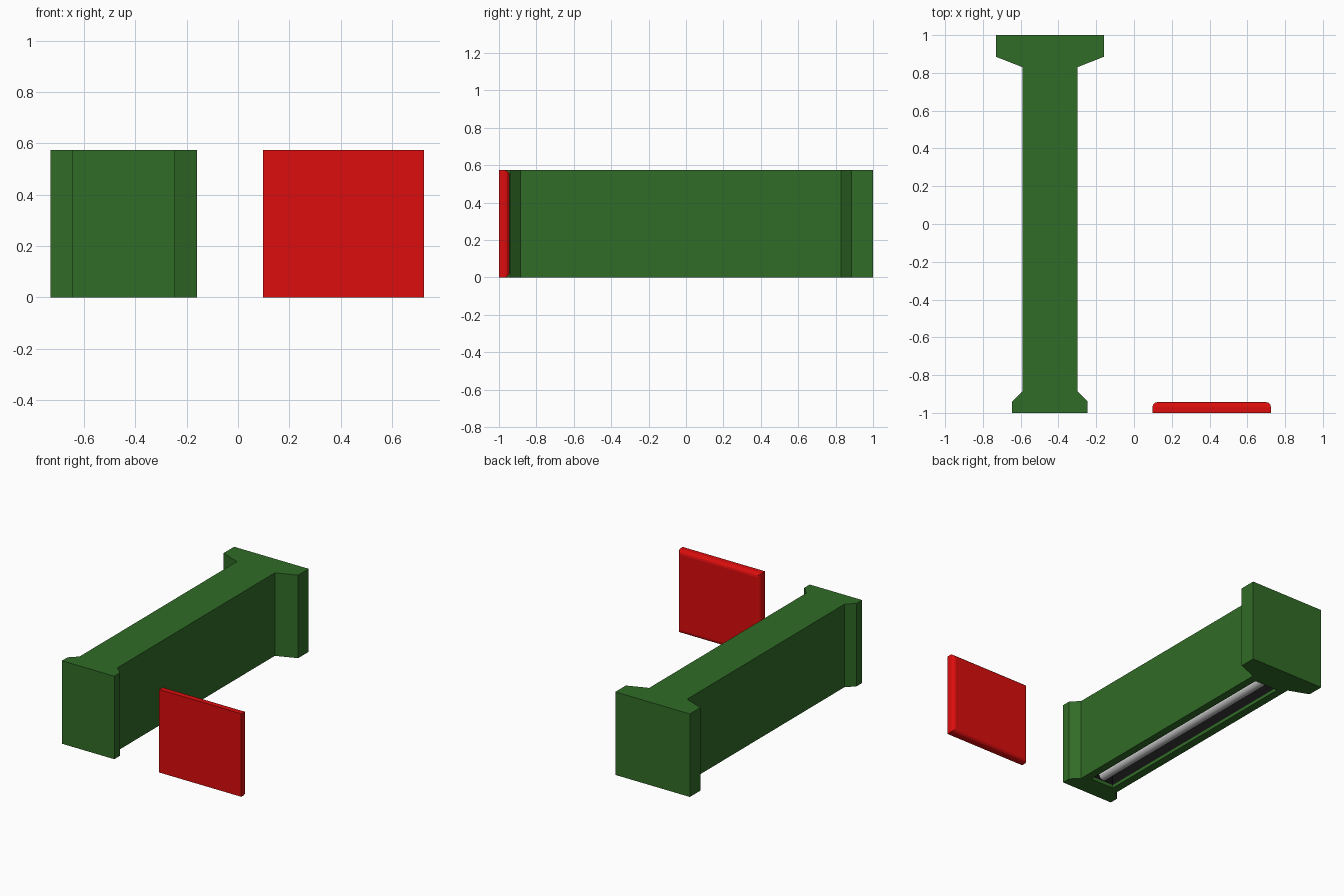
import bpy, bmesh
from mathutils import Matrix

if "Cube" in bpy.data.objects:
    bpy.data.objects.remove(bpy.data.objects["Cube"])

CX, H = -0.445, 0.573           # body centre line and height
SLOT_W, SLOT_Y0, SLOT_Y1, SLOT_D = 0.18, -0.85, 0.79, 0.10


def material(name, color):
    m = bpy.data.materials.new(name)
    m.diffuse_color = (*color, 1)
    m.use_nodes = True
    m.node_tree.nodes["Principled BSDF"].inputs["Base Color"].default_value = m.diffuse_color
    return m


def make(name, bm, mat=None):
    bmesh.ops.recalc_face_normals(bm, faces=bm.faces)
    me = bpy.data.meshes.new(name)
    bm.to_mesh(me)
    bm.free()
    ob = bpy.data.objects.new(name, me)
    bpy.context.collection.objects.link(ob)
    if mat:
        me.materials.append(mat)
    return ob


def box(x0, x1, y0, y1, z0, z1):
    bm = bmesh.new()
    bmesh.ops.create_cube(bm, size=1)
    for v in bm.verts:
        v.co = ((x0 + x1) / 2 + v.co.x * (x1 - x0),
                (y0 + y1) / 2 + v.co.y * (y1 - y0),
                (z0 + z1) / 2 + v.co.z * (z1 - z0))
    return bm


green = material("green", (0.03, 0.15, 0.02))
red = material("red", (0.72, 0.004, 0.004))
black = material("black", (0.006, 0.006, 0.006))

# Body: mirrored plan outline with flared ends, extruded upward
half = [(0.20, -1), (0.20, -0.94), (0.145, -0.885),
        (0.145, 0.83), (0.285, 0.885), (0.285, 1)]
outline = half + [(-x, y) for x, y in reversed(half)]
bm = bmesh.new()
face = bm.faces.new([bm.verts.new((CX + x, y, 0)) for x, y in outline])
ext = bmesh.ops.extrude_face_region(bm, geom=[face])
top = [g for g in ext["geom"] if isinstance(g, bmesh.types.BMVert)]
bmesh.ops.translate(bm, verts=top, vec=(0, 0, H))
body = make("body", bm, green)

# Slot cut into the underside
w = SLOT_W / 2
cutter = make("slot_cutter", box(CX - w, CX + w, SLOT_Y0, SLOT_Y1, -0.05, SLOT_D), green)
cutter.hide_render = True
cutter.hide_set(True)
mod = body.modifiers.new("slot", "BOOLEAN")
mod.operation, mod.solver, mod.object = "DIFFERENCE", "EXACT", cutter

# Black lining, open downward
e = 0.002
bm = box(CX - w + e, CX + w - e, SLOT_Y0 + e, SLOT_Y1 - e, 0.02, SLOT_D - e)
bm.faces.ensure_lookup_table()
bottom = [f for f in bm.faces if f.calc_center_median().z < 0.021]
bmesh.ops.delete(bm, geom=bottom, context="FACES_ONLY")
lining = make("slot_lining", bm, black)
lining.data.flip_normals()

# Grey rod lying in the slot
bm = bmesh.new()
length = SLOT_Y1 - SLOT_Y0 - 0.02
bmesh.ops.create_cone(bm, cap_ends=True, segments=24, radius1=0.033, radius2=0.033, depth=length)
bmesh.ops.transform(bm, verts=bm.verts, matrix=Matrix.Translation(
    (CX, (SLOT_Y0 + SLOT_Y1) / 2, 0.053)) @ Matrix.Rotation(1.5707963, 4, "X"))
rod = make("rod", bm)
bpy.context.view_layer.objects.active = rod
rod.select_set(True)
bpy.ops.object.shade_smooth_by_angle()

# Separate red panel, rounded around its back face
bm = box(0.098, 0.725, -1, -0.943, 0, H)
back = [ed for ed in bm.edges if all(v.co.y > -0.95 for v in ed.verts)]
bmesh.ops.bevel(bm, geom=back, offset=0.026, segments=3, profile=0.5, affect="EDGES")
make("panel", bm, red)
